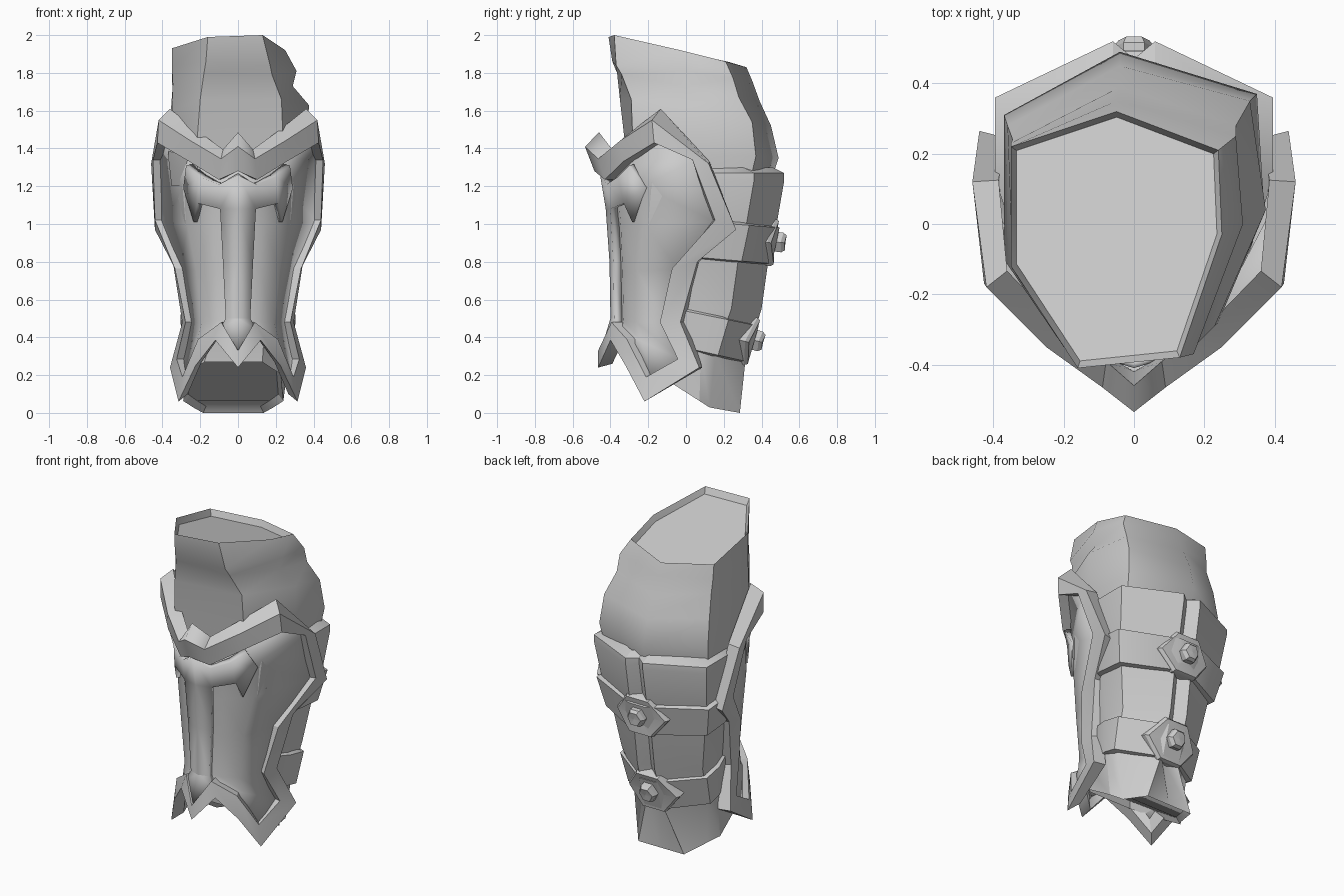
import bpy, bmesh, math
from mathutils import Vector as V

if "Cube" in bpy.data.objects:
    bpy.data.objects.remove(bpy.data.objects["Cube"])

steel = bpy.data.materials.new("grey_steel")
steel.diffuse_color = (0.6, 0.6, 0.6, 1)
steel.use_nodes = True
steel.node_tree.nodes["Principled BSDF"].inputs["Base Color"].default_value = steel.diffuse_color


def make(name, verts, faces, mirror=False, thick=0, angle=30):
    me = bpy.data.meshes.new(name)
    me.from_pydata([tuple(v) for v in verts], [], faces)
    bm = bmesh.new()
    bm.from_mesh(me)
    bmesh.ops.recalc_face_normals(bm, faces=bm.faces)
    # open front shells must face forward so thickness grows inward
    if mirror and sum(f.normal.y * f.calc_area() for f in bm.faces) > 0:
        bmesh.ops.reverse_faces(bm, faces=bm.faces)
    bm.to_mesh(me)
    bm.free()
    me.materials.append(steel)
    ob = bpy.data.objects.new(name, me)
    bpy.context.collection.objects.link(ob)
    if mirror:
        m = ob.modifiers.new("mirror", 'MIRROR')
        m.use_clip = True
        m.merge_threshold = 0.002
    if thick:
        s = ob.modifiers.new("thickness", 'SOLIDIFY')
        s.thickness = thick
        s.offset = -1
    bpy.ops.object.select_all(action='DESELECT')
    bpy.context.view_layer.objects.active = ob
    ob.select_set(True)
    bpy.ops.object.shade_smooth_by_angle(angle=math.radians(angle))
    return ob


def loft(name, rows, ring=True, wrap=False, cap=False, **kw):
    """Skin a list of equal-length point rows."""
    n, k = len(rows[0]), len(rows)
    faces = []
    for i in range(k if wrap else k - 1):
        for j in range(n if ring else n - 1):
            a, b = i * n, (i + 1) % k * n
            faces.append((a + j, a + (j + 1) % n, b + (j + 1) % n, b + j))
    if cap:
        faces.append(tuple(range(n)))
    return make(name, [p for r in rows for p in r], faces, **kw)


def outward(p):
    return V((p.x, p.y - .15, 0)).normalized()


# cloth sleeve with a slanted, slightly recessed top
top = [(-.05, .32, 1.83), (.24, .21, 1.86), (.25, -.03, 1.92), (.13, -.38, 2.0),
       (-.16, -.41, 1.99), (-.35, -.12, 1.93), (-.35, .22, 1.86)]
fold = [(-.05, .35, 1.76), (.29, .25, 1.77), (.31, 0, 1.81), (.17, -.37, 1.84),
        (-.17, -.39, 1.86), (-.35, -.12, 1.83), (-.35, .23, 1.77)]
crease = [(-.04, .39, 1.65), (.29, .28, 1.67), (.29, 0, 1.73), (.18, -.34, 1.79),
          (-.18, -.365, 1.8), (-.345, -.13, 1.74), (-.345, .24, 1.68)]
bulge = [(-.04, .45, 1.52), (.33, .35, 1.54), (.375, .04, 1.63), (.23, -.29, 1.66),
         (-.2, -.35, 1.66), (-.35, -.13, 1.6), (-.36, .28, 1.54)]
cuff = [(-.04, .49, 1.35), (.35, .37, 1.36), (.37, .05, 1.36), (.24, -.28, 1.4),
        (-.22, -.32, 1.4), (-.37, -.1, 1.36), (-.37, .31, 1.36)]
tuck = [(x * .95, y * .9, 1.2) for x, y, z in cuff]
inner = [(-.03 + (x + .03) * .95, y * .95, z - .04) for x, y, z in top]
loft("sleeve", [inner, top, fold, crease, bulge, cuff, tuck], cap=True, angle=50)


def section(z, w, yb, yf, k=1.0, tilt=0.0, notch=.05, cx=0.0, bw=.06, f=(.75, .45)):
    """Leg-shaped ring; tilt raises the front."""
    half = [(bw, yb), (k * w, yb - .16), (w, yb * .25), (f[0] * w, yf + .1), (f[1] * w, yf)]
    pts = [(0, yb - notch)] + half + [(-x, y) for x, y in reversed(half)]
    return [V((x + cx, y, z + tilt * (yb - y) / (yb - yf))) for x, y in pts]


# bracer wrapped round the back, with a seam, a bevelled rim and a slanted recessed end
end = section(0, .265, .285, -.25, .8, 0, .0, -.025, .16, (.95, .58))
for p in end:
    p.z = max(0, .64 * (.17 - p.y))
recess = [V((-.025 + (p.x + .025) * .9, .02 + (p.y - .02) * .92, p.z + .035)) for p in end]
loft("bracer", [recess, end,
                section(.28, .275, .315, -.26, .95, .12, f=(.8, .5)),
                section(.55, .285, .4, -.29),
                section(.8, .325, .435, -.3),
                section(1.0, .37, .48, -.3),
                section(1.23, .395, .52, -.28),
                section(1.27, .395, .52, -.28),
                section(1.3, .345, .46, -.28)], cap=True)


# pointed buckle plate or six-sided stud
def prism(name, pts, centre, depth, lean, shrink):
    n, rows = len(pts), []
    for s, d in ((1, -.03), (1, depth * .6), (shrink, depth)):
        rows.append([V((x * s + centre[0],
                        centre[1] + d + z * s * lean - abs(x) * s * .3,
                        centre[2] + z * s - d * lean)) for x, z in pts])
    loft(name, rows + [[sum(rows[2], V()) / n] * n])


# two straps
for tag, lo, hi, wl, wh, yl, yh, tilt, lean in (
        ("upper", .79, 1.0, .355, .395, .455, .495, .06, .12),
        ("lower", .27, .48, .29, .305, .33, .385, .13, .28)):
    a = dict(tilt=tilt, notch=0)
    loft(tag + "_strap", [section(lo - .01, wl - .05, yl - .06, -.25, **a),
                          section(lo, wl, yl, -.25, **a),
                          section(hi - .02, wh, yh, -.25, **a),
                          section(hi + .01, wh - .05, yh - .06, -.25, **a)], wrap=True)
    mid, yc = (lo + hi) / 2 + .01, (yl + yh) / 2
    plate = [(-.18, 0), (-.08, .125), (.08, .125), (.18, 0), (.08, -.125), (-.08, -.125)]
    prism(tag + "_buckle", plate, (0, yc - .015, mid), .04, lean, .92)
    stud = [(.06 * math.cos(i * math.pi / 3), .06 * math.sin(i * math.pi / 3)) for i in range(6)]
    prism(tag + "_stud", stud, (0, yc + .02, mid), .04, lean, .75)

# curved shin plate (half, mirrored), sunk below the trim
shin = [
    [(0, -.43, 1.3), (.1, -.4, 1.25), (.26, -.29, 1.35), (.41, -.15, 1.45)],
    [(0, -.4, 1.1), (.14, -.375, 1.12), (.28, -.25, 1.2), (.44, .05, 1.34)],
    [(0, -.385, 1.0), (.14, -.365, 1.0), (.28, -.24, 1.0), (.43, .16, 1.01)],
    [(0, -.375, .75), (.12, -.355, .75), (.23, -.275, .75), (.32, -.05, .76)],
    [(0, -.365, .5), (.11, -.35, .49), (.2, -.28, .48), (.265, -.12, .48)],
    [(0, -.38, .42), (.12, -.36, .43), (.23, -.255, .38), (.31, -.03, .28)],
    [(0, -.41, .35), (.12, -.37, .44), (.21, -.3, .36), (.29, -.19, .17)]]
shin = [[V(p) - outward(V(p)) * .02 for p in r] for r in shin]
loft("shin_plate", shin, ring=False, mirror=True, thick=.02, angle=40)

# heavy trim round the plate: outer edge, inner edge, extra rise of the rear lip
trim = [((0, -.535, 1.41), (0, -.47, 1.28), .075), ((.09, -.465, 1.345), (.1, -.415, 1.235), .05),
        ((.25, -.35, 1.44), (.25, -.32, 1.33), .055),
        ((.42, -.18, 1.55), (.415, -.16, 1.43), .06), ((.46, .12, 1.32), (.435, .035, 1.34), .01),
        ((.44, .265, .97), (.425, .15, 1.02), 0), ((.345, .06, .8), (.32, -.07, .765), 0),
        ((.295, -.03, .48), (.265, -.13, .48), 0), ((.36, .07, .24), (.31, -.04, .285), 0),
        ((.315, -.22, .06), (.285, -.2, .19), .04), ((.225, -.32, .25), (.205, -.3, .39), .02),
        ((.12, -.4, .385), (.085, -.38, .48), .01), ((0, -.465, .24), (0, -.45, .33), .02)]
rows = []
for o, i, up in trim:
    o, i = V(o), V(i)
    r = outward(o)
    rows.append([o - r * .075 + V((0, 0, up)), o, i + r * .015, i - r * .05])
loft("plate_trim", rows, mirror=True, angle=20)

# raised central ridge with hooked crossbar (half, mirrored)
pts = [(0, -.455, 1.26), (.1, -.42, 1.21), (.2, -.36, 1.25), (.275, -.3, 1.31),
       (.29, -.215, 1.19), (.235, -.285, 1.01), (.215, -.33, 1.11), (.095, -.4, 1.08),
       (0, -.425, 1.08), (.08, -.385, .8), (0, -.405, .8), (.065, -.38, .5),
       (0, -.4, .5), (.1, -.39, .44), (0, -.45, .335)]
make("plate_ridge", pts, [(0, 1, 7, 8), (1, 2, 6, 7), (2, 3, 4, 6), (4, 5, 6),
                          (8, 7, 9, 10), (10, 9, 11, 12), (12, 11, 13, 14)],
     mirror=True, thick=.05, angle=15)
